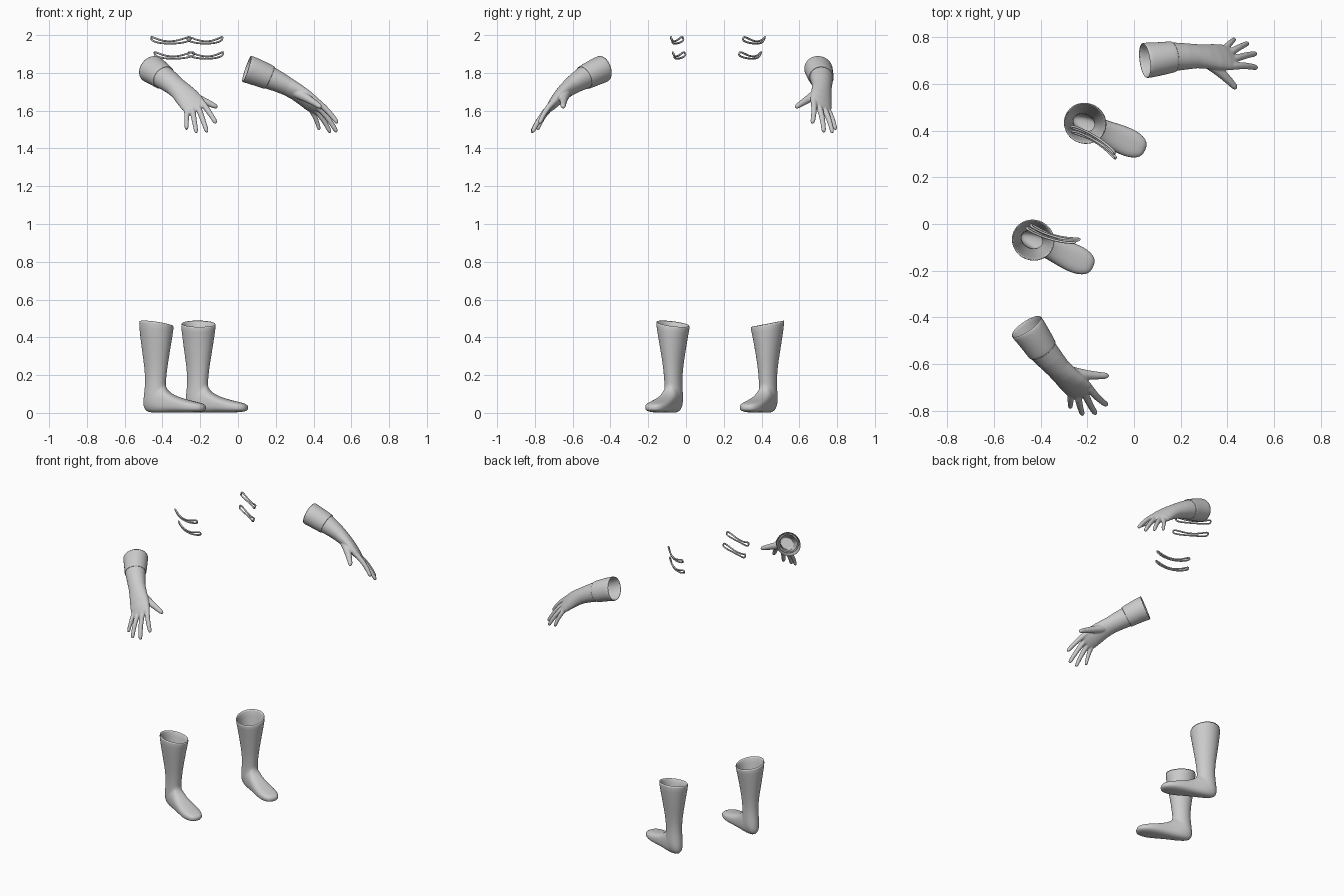
import bpy, bmesh, math
from mathutils import Vector

if "Cube" in bpy.data.objects:
    bpy.data.objects.remove(bpy.data.objects["Cube"])

# The set is mirror-symmetric about a plane turned 24 degrees from the x axis
ANG = math.radians(24)
C, S = math.cos(ANG), math.sin(ANG)
MID = 0.035


def world(p, side):
    u, v, z = p
    v = v * side + MID
    return Vector((C * u + S * v, -S * u + C * v, z))


def add_loft(bm, rings, side, caps=(True, True)):
    rows = [[bm.verts.new(world(p, side)) for p in r] for r in rings]
    n = len(rows[0])
    for a, b in zip(rows, rows[1:]):
        for i in range(n):
            j = (i + 1) % n
            bm.faces.new((a[i], a[j], b[j], b[i]))
    if caps[0]:
        bm.faces.new(rows[0][::-1])
    if caps[1]:
        bm.faces.new(rows[-1])


def finish(name, bm):
    bmesh.ops.recalc_face_normals(bm, faces=bm.faces[:])
    for f in bm.faces:
        f.smooth = True
    me = bpy.data.meshes.new(name)
    bm.to_mesh(me)
    bm.free()
    ob = bpy.data.objects.new(name, me)
    bpy.context.collection.objects.link(ob)
    return ob


def shell(ob, thickness):
    m = ob.modifiers.new("wall", 'SOLIDIFY')
    m.thickness = thickness
    m.offset = -1
    m = ob.modifiers.new("round", 'SUBSURF')
    m.levels = m.render_levels = 1


ACROSS = Vector((-0.71, 0.57, -0.42))   # index finger towards little finger


def tube_rings(path, n=20):
    """Elliptical rings across a path of (centre, half width, half thickness)."""
    pts = [Vector(p[0]) for p in path]
    rings = []
    for i, (_, a, b) in enumerate(path):
        d = (pts[min(i + 1, len(pts) - 1)] - pts[max(i - 1, 0)]).normalized()
        x = (ACROSS - d * ACROSS.dot(d)).normalized()
        y = d.cross(x)
        rings.append([pts[i] + x * a * math.cos(t) + y * b * math.sin(t)
                      for t in (2 * math.pi * k / n for k in range(n))])
    return rings


def digit_rings(base, tip, r0, r1, bend):
    """Tapered, slightly bent finger with a rounded tip."""
    base, tip = Vector(base), Vector(tip)
    up = (tip - base).cross(ACROSS).normalized()
    path = []
    for t in (-0.2, 0, 0.25, 0.5, 0.75, 0.92, 1.0, 1.03):
        r = r0 + (r1 - r0) * max(t, 0)
        r *= {1.0: 0.8, 1.03: 0.4}.get(t, 1)
        p = base.lerp(tip, t) + up * bend * 4 * t * (1 - t)
        path.append((p, r, r))
    return tube_rings(path, 12)


# Boot sections: top point (u, z), bottom point (u, z), half width
BOOT = [
    (-.085, .032, -.085, .020, .012), (-.092, .045, -.092, .010, .034),
    (-.115, .053, -.115, .005, .051), (-.155, .062, -.155, .002, .061),
    (-.200, .072, -.200, .001, .060), (-.250, .087, -.255, .002, .054),
    (-.288, .105, -.310, .001, .049), (-.308, .125, -.370, .000, .048),
    (-.313, .140, -.415, .003, .047), (-.315, .150, -.436, .020, .047),
    (-.315, .160, -.440, .050, .047), (-.314, .172, -.435, .100, .046),
    (-.312, .195, -.427, .160, .046), (-.307, .240, -.432, .240, .051),
    (-.297, .300, -.441, .300, .060), (-.281, .400, -.454, .400, .077),
    (-.271, .466, -.462, .482, .092),
]


def boot(name, side):
    rings = []
    for k, (tu, tz, bu, bz, w) in enumerate(BOOT):
        power = 0.75 if k < 8 else 1
        rim = 0.016 if k == len(BOOT) - 1 else 0
        ring = []
        for i in range(28):
            t = 2 * math.pi * i / 28
            c, s = (math.copysign(abs(f) ** power, f) for f in (math.cos(t), math.sin(t)))
            ring.append(((tu + bu) / 2 + (tu - bu) / 2 * c, 0.274 + w * s,
                         (tz + bz) / 2 + (tz - bz) / 2 * c + rim * s))
        rings.append(ring)
    bm = bmesh.new()
    add_loft(bm, rings, side, (True, False))
    shell(finish(name, bm), 0.010)


# Forearm and palm: centre, half width, half thickness
PALM = [
    ((-.165, .671, 1.786), .064, .061), ((-.140, .687, 1.775), .063, .060),
    ((-.095, .709, 1.752), .059, .053), ((-.050, .730, 1.726), .055, .045),
    ((-.010, .746, 1.700), .058, .039), ((.030, .762, 1.669), .064, .033),
    ((.066, .777, 1.637), .066, .026), ((.090, .787, 1.616), .060, .018),
    ((.100, .792, 1.607), .048, .011),
]
# Digits: base, tip, base radius, tip radius, bend
DIGITS = [
    ((.015, .726, 1.688), (.161, .675, 1.620), .027, .013, .004),
    ((.114, .757, 1.642), (.207, .790, 1.537), .017, .012, .007),
    ((.095, .776, 1.627), (.179, .843, 1.490), .017, .012, .008),
    ((.072, .795, 1.613), (.130, .870, 1.486), .017, .011, .008),
    ((.049, .811, 1.602), (.070, .863, 1.501), .015, .010, .006),
]
CUFF = [
    ((-.244, .623, 1.822), .079, .073), ((-.215, .640, 1.811), .076, .071),
    ((-.180, .661, 1.795), .072, .069), ((-.150, .681, 1.780), .069, .066),
    ((-.138, .688, 1.774), .068, .065),
]


def glove(name, side):
    bm = bmesh.new()
    outer = tube_rings(PALM, 28)
    # hollow forearm: inner wall first, then back over the outer wall
    inner = tube_rings([(p, a - .010, b - .010) for p, a, b in PALM[:4]], 28)
    add_loft(bm, inner[::-1] + outer, side)
    for d in DIGITS:
        add_loft(bm, digit_rings(*d), side)
    ob = finish(name, bm)
    m = ob.modifiers.new("fuse", 'REMESH')
    m.mode = 'VOXEL'
    m.voxel_size = 0.004
    m.use_smooth_shade = True
    m = ob.modifiers.new("soften", 'SMOOTH')
    m.factor, m.iterations = 0.5, 5


def cuff(name, side):
    bm = bmesh.new()
    add_loft(bm, tube_rings(CUFF, 28), side, (False, False))
    shell(finish(name, bm), 0.006)


def loop(name, side, du, dv, dz):
    """Long sagging ring with wider ends."""
    cu = bpy.data.curves.new(name, 'CURVE')
    cu.dimensions = '3D'
    cu.bevel_depth = 0.005
    cu.bevel_resolution = 2
    sp = cu.splines.new('POLY')
    n = 48
    sp.points.add(n - 1)
    sp.use_cyclic_u = True
    for i in range(n):
        a = 2 * math.pi * i / n
        t = math.cos(a)
        off = math.copysign(abs(math.sin(a)) ** 0.5, math.sin(a)) * (0.006 + 0.011 * t * t)
        p = (-.306 + .107 * t + du,
             .222 - .014 * t + .016 * (1 - t * t) + dv + 0.4 * off,
             1.961 + .022 * t * t + dz + off)
        sp.points[i].co = (*world(p, side), 1)
    ob = bpy.data.objects.new(name, cu)
    bpy.context.collection.objects.link(ob)
    bpy.ops.object.select_all(action='DESELECT')
    ob.select_set(True)
    bpy.context.view_layer.objects.active = ob
    bpy.ops.object.convert(target='MESH')
    bpy.ops.object.shade_smooth()


# Left and right copies of every part
for label, side in (("left", 1), ("right", -1)):
    boot(label + "_boot", side)
    glove(label + "_glove", side)
    cuff(label + "_cuff", side)
    loop(label + "_upper_loop", side, 0, 0, 0)
    loop(label + "_lower_loop", side, .012, -.017, -.08)
